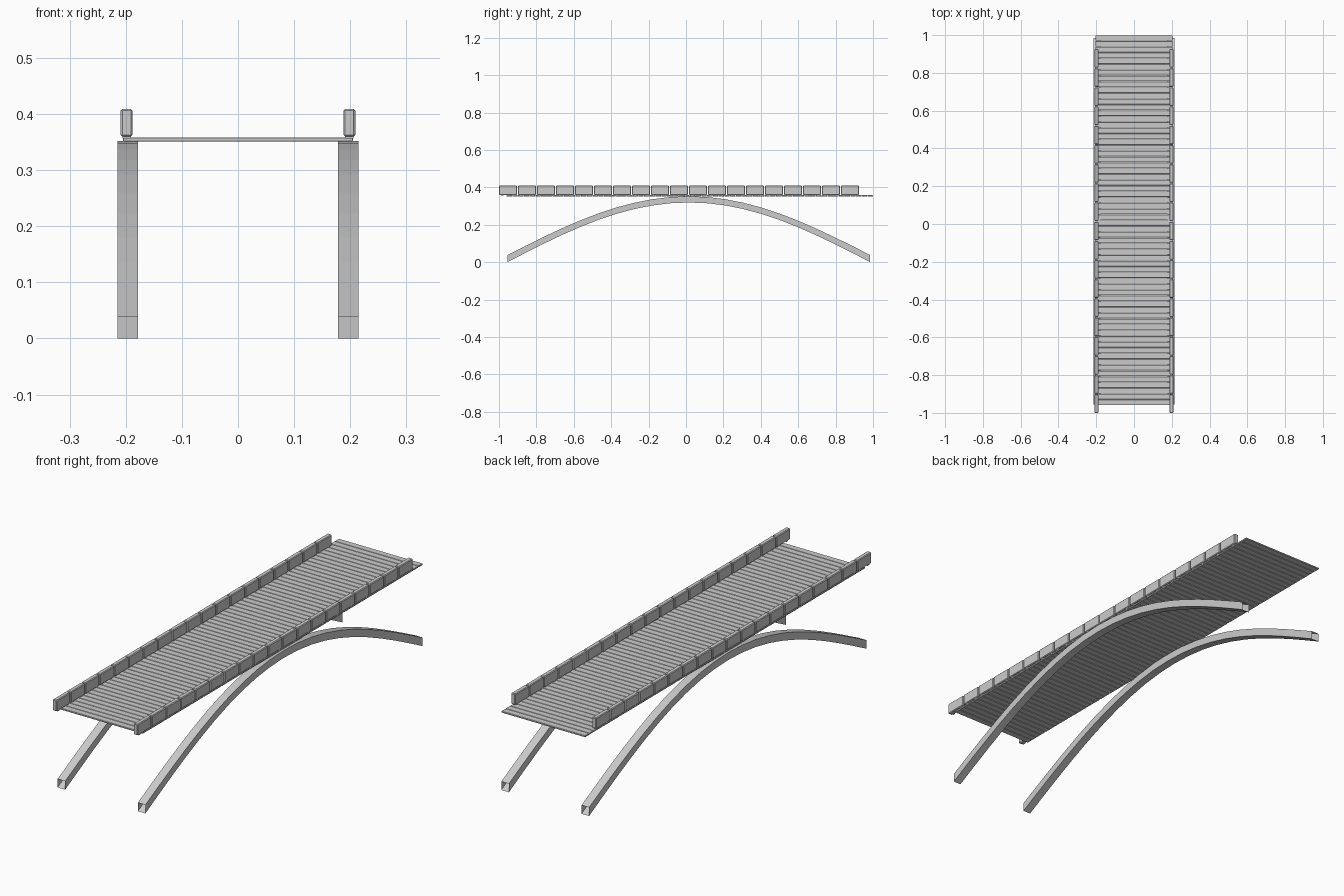
import bpy, bmesh, math
from mathutils import Matrix

if "Cube" in bpy.data.objects:
    bpy.data.objects.remove(bpy.data.objects["Cube"])


def add_box(bm, x0, x1, y0, y1, z0, z1):
    m = Matrix.Translation(((x0 + x1) / 2, (y0 + y1) / 2, (z0 + z1) / 2)) @ \
        Matrix.Diagonal((x1 - x0, y1 - y0, z1 - z0, 1))
    bmesh.ops.create_cube(bm, size=1, matrix=m)


def finish(bm, name, bevel=0.0):
    bmesh.ops.recalc_face_normals(bm, faces=bm.faces)
    me = bpy.data.meshes.new(name)
    bm.to_mesh(me)
    bm.free()
    ob = bpy.data.objects.new(name, me)
    bpy.context.collection.objects.link(ob)
    if bevel:
        mod = ob.modifiers.new("soft_edges", 'BEVEL')
        mod.width = bevel
        mod.segments = 1
    return ob


# Deck of narrow cross planks
bm = bmesh.new()
planks = 64
pitch = 1.96 / planks
for i in range(planks):
    y = -0.96 + i * pitch
    add_box(bm, -0.205, 0.205, y + 0.001, y + pitch - 0.001, 0.351, 0.358)
finish(bm, "deck_planks", 0.001)

for side, sx in (("left", -1), ("right", 1)):
    # Kerb beams laid end to end, each resting on two low spacers
    bm, feet = bmesh.new(), bmesh.new()
    step = 1.93 / 19
    a, b = sorted((sx * 0.188, sx * 0.209))
    for i in range(19):
        y = -1 + i * step
        add_box(bm, a, b, y, y + step - 0.004, 0.36, 0.409)
        for fy in (y + 0.012, y + step - 0.026):
            add_box(feet, a + 0.003, b - 0.003, fy, fy + 0.012, 0.356, 0.362)
    finish(bm, side + "_kerb_beams", 0.003)
    finish(feet, side + "_kerb_spacers")

    # Arched support: square tube with open, upright ends
    bm = bmesh.new()
    rings = []
    segs = 20
    a, b = sorted((sx * 0.178, sx * 0.215))
    for i in range(segs + 1):
        t = i / segs
        y = -0.955 + 1.94 * t
        s = math.sin(math.pi * t)
        bottom, top = 0.319 * s, 0.038 + 0.314 * s
        rings.append([bm.verts.new(p) for p in
                      ((a, y, bottom), (b, y, bottom), (b, y, top), (a, y, top))])
    for r, q in zip(rings, rings[1:]):
        for k in range(4):
            n = (k + 1) % 4
            bm.faces.new((r[k], r[n], q[n], q[k]))
    finish(bm, side + "_support_arch")
